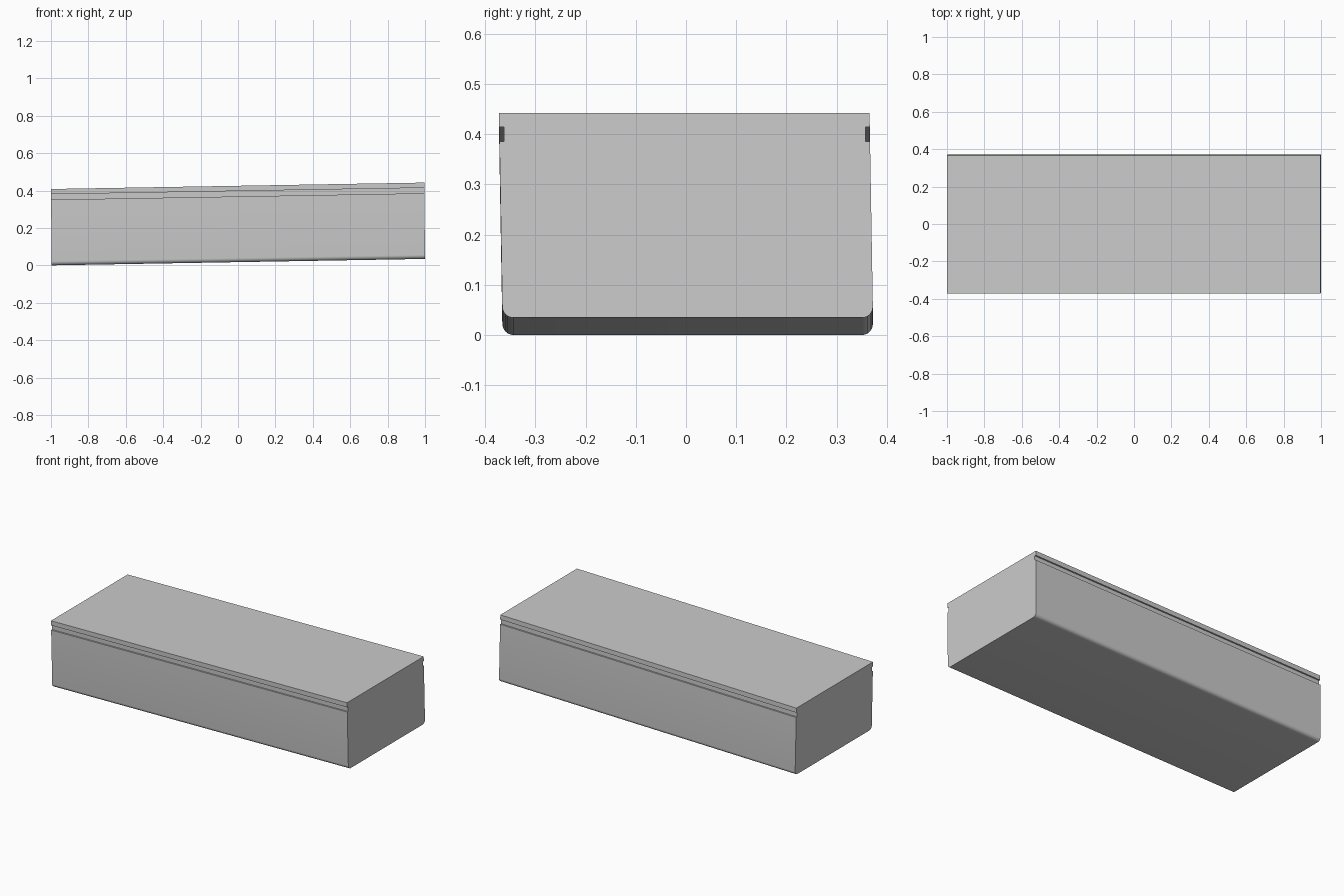
import bpy, bmesh, math
from mathutils import Matrix

if "Cube" in bpy.data.objects:
    bpy.data.objects.remove(bpy.data.objects["Cube"])

HALF_W = 0.369
SLOPE = 0.0172   # rise along x
LEAN = -0.017    # sideways drift with height


def rect(hw, z0, z1):
    return [(-hw, z0), (hw, z0), (hw, z1), (-hw, z1)]


def rounded_bottom(hw, z0, z1, r, steps=8):
    right = []
    for i in range(steps + 1):
        a = math.pi / 2 * i / steps
        right.append((hw - r + r * math.sin(a), z0 + r - r * math.cos(a)))
    right.append((hw, z1))
    return [(-y, z) for y, z in reversed(right)] + right


def bar(name, profile):
    """Extrude a y-z profile along x, then apply the slight tilt."""
    bm = bmesh.new()
    face = bm.faces.new([bm.verts.new((-0.998, y, z)) for y, z in profile])
    ext = bmesh.ops.extrude_face_region(bm, geom=[face])["geom"]
    moved = [v for v in ext if isinstance(v, bmesh.types.BMVert)]
    bmesh.ops.translate(bm, verts=moved, vec=(1.996, 0, 0))
    tilt = Matrix(((1, 0, -0.010, 0.002),
                   (0, 1, LEAN, 0.0035),
                   (SLOPE, 0, 1, 0.0172),
                   (0, 0, 0, 1)))
    bmesh.ops.transform(bm, matrix=tilt, verts=bm.verts)
    bmesh.ops.recalc_face_normals(bm, faces=bm.faces)
    mesh = bpy.data.meshes.new(name)
    bm.to_mesh(mesh)
    bm.free()
    obj = bpy.data.objects.new(name, mesh)
    bpy.context.collection.objects.link(obj)
    bpy.ops.object.select_all(action='DESELECT')
    obj.select_set(True)
    bpy.context.view_layer.objects.active = obj
    bpy.ops.object.shade_smooth_by_angle(angle=math.radians(30))
    return obj


# main block with rounded lower long edges
bar("body", rounded_bottom(HALF_W, 0.0, 0.323, 0.022))
# band flush with the block
bar("lower_band", rect(HALF_W, 0.323, 0.351))
# recessed strip forming the groove
bar("groove_strip", rect(HALF_W - 0.009, 0.351, 0.380))
# top slab
bar("top_slab", rect(HALF_W, 0.380, 0.408))
